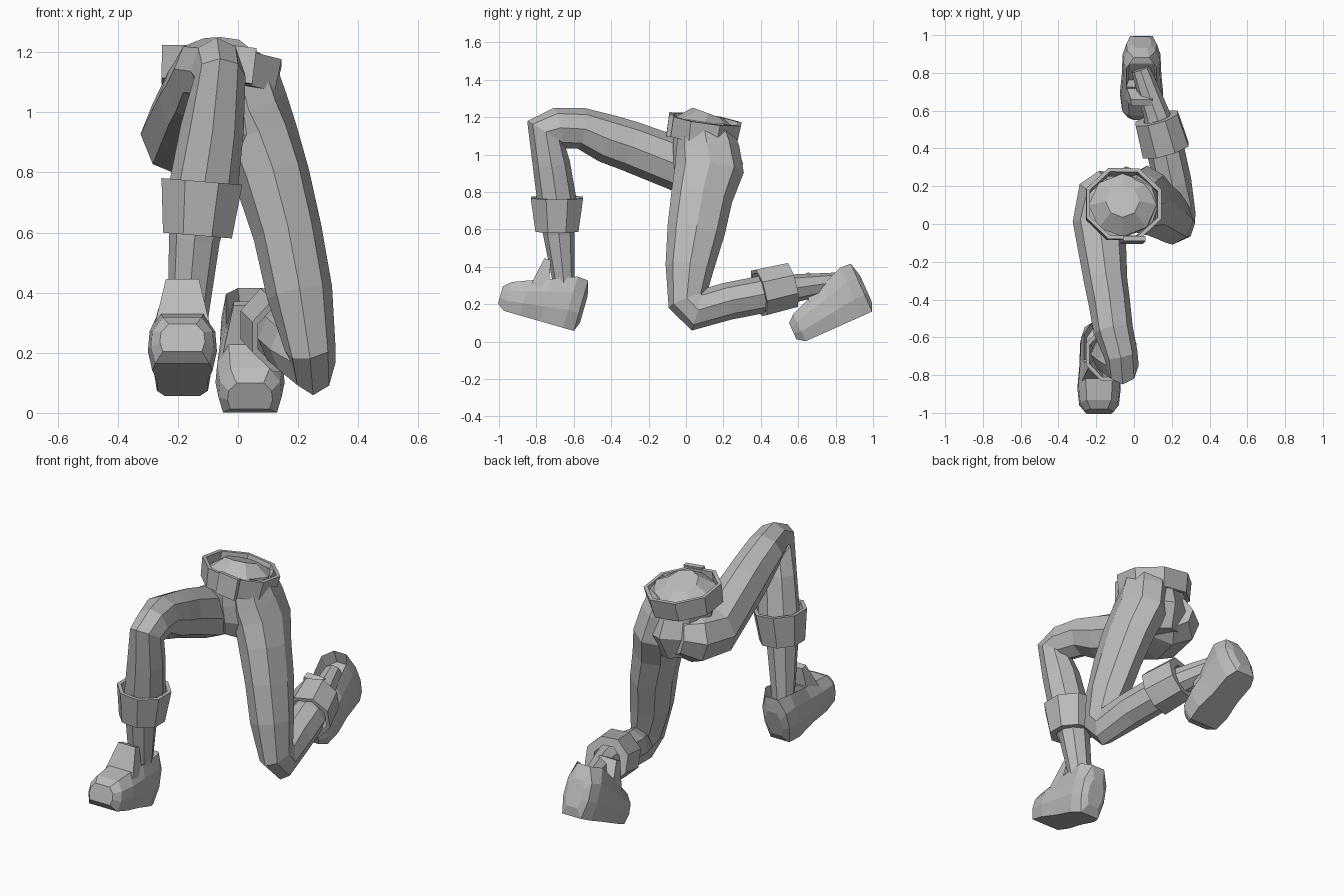
import bpy, bmesh, math
from mathutils import Vector, Matrix

if "Cube" in bpy.data.objects:
    bpy.data.objects.remove(bpy.data.objects["Cube"], do_unlink=True)

grey = bpy.data.materials.new("plain grey")
grey.use_nodes = True
grey.diffuse_color = (0.5, 0.5, 0.5, 1)
grey.node_tree.nodes["Principled BSDF"].inputs["Base Color"].default_value = (0.5, 0.5, 0.5, 1)


def finish(name, bm, matrix=None):
    bmesh.ops.recalc_face_normals(bm, faces=bm.faces)
    mesh = bpy.data.meshes.new(name)
    bm.to_mesh(mesh)
    bm.free()
    mesh.materials.append(grey)
    obj = bpy.data.objects.new(name, mesh)
    if matrix:
        obj.matrix_world = matrix
    bpy.context.collection.objects.link(obj)
    return obj


def skin(bm, rings, closed=False):
    """Join rings of points with quads, capping the ends unless closed."""
    rings = [[bm.verts.new(p) for p in ring] for ring in rings]
    n = len(rings[0])
    pairs = list(zip(rings, rings[1:]))
    if closed:
        pairs.append((rings[-1], rings[0]))
    else:
        bm.faces.new(rings[0])
        bm.faces.new(rings[-1])
    for a, b in pairs:
        for i in range(n):
            j = (i + 1) % n
            bm.faces.new((a[i], a[j], b[j], b[i]))


def ring_points(center, axis, w, d, sides=8, flat=False):
    side = Vector((1, 0, 0))
    side = (side - axis * side.dot(axis)).normalized()
    deep = axis.cross(side)
    turn = math.pi / sides if flat else 0
    k = 1 / math.cos(turn)
    angles = [turn + math.tau * i / sides for i in range(sides)]
    return [center + side * (w * k * math.cos(a)) + deep * (d * k * math.sin(a)) for a in angles]


def limb(name, stations):
    """Tube through (x, y, z, half width, half depth), mitred at bends."""
    pts = [Vector(s[:3]) for s in stations]
    steps = [(b - a).normalized() for a, b in zip(pts, pts[1:])]
    axes = [(a + b).normalized() for a, b in zip(steps[:1] + steps, steps + steps[-1:])]
    bm = bmesh.new()
    skin(bm, [ring_points(p, t, s[3], s[4]) for p, t, s in zip(pts, axes, stations)])
    return finish(name, bm)


def band(name, start, end, size_a, size_b, wall_b):
    """Hollow eight-sided band between two points."""
    a, b = Vector(start), Vector(end)
    axis = (b - a).normalized()
    rings = []
    for p, (w, d), t in ((a, size_a, 0), (b, size_b, 0), (b, size_b, wall_b), (a, size_a, 0.02)):
        rings.append(ring_points(p, axis, w - t, d - t, flat=True))
    bm = bmesh.new()
    skin(bm, rings, closed=True)
    return finish(name, bm)


# Legs, each one bent tube from hip to ankle
limb("left_leg", [
    (0.01, 0.1, 1.13, 0.12, 0.145),
    (0.035, 0.115, 1.03, 0.13, 0.17),
    (0.07, 0.125, 0.92, 0.13, 0.185),
    (0.115, 0.085, 0.78, 0.125, 0.165),
    (0.165, 0.055, 0.6, 0.115, 0.155),
    (0.205, 0.02, 0.4, 0.11, 0.13),
    (0.24, 0.01, 0.22, 0.085, 0.11),
    (0.25, 0.06, 0.17, 0.075, 0.115),
    (0.205, 0.22, 0.215, 0.1, 0.1),
    (0.165, 0.4, 0.25, 0.1, 0.1),
    (0.12, 0.58, 0.285, 0.07, 0.075),
    (0.035, 0.82, 0.32, 0.05, 0.05)])
limb("right_leg", [
    (-0.09, 0.21, 0.95, 0.12, 0.11),
    (-0.145, 0.14, 0.935, 0.16, 0.15),
    (-0.185, 0.0, 0.93, 0.14, 0.145),
    (-0.15, -0.3, 1.045, 0.115, 0.135),
    (-0.13, -0.42, 1.085, 0.11, 0.13),
    (-0.11, -0.56, 1.14, 0.105, 0.11),
    (-0.07, -0.69, 1.14, 0.09, 0.11),
    (-0.06, -0.75, 1.12, 0.085, 0.115),
    (-0.085, -0.72, 0.95, 0.105, 0.1),
    (-0.115, -0.69, 0.75, 0.115, 0.105),
    (-0.145, -0.68, 0.58, 0.085, 0.085),
    (-0.17, -0.65, 0.28, 0.065, 0.055)])

# Hips
limb("pelvis", [
    (-0.06, 0.12, 1.22, 0.09, 0.09),
    (-0.06, 0.1, 1.165, 0.18, 0.17),
    (-0.05, 0.1, 1.04, 0.18, 0.17),
    (-0.04, 0.12, 0.94, 0.185, 0.185),
    (-0.06, 0.11, 0.83, 0.13, 0.14)])

# Rolled cuffs below the knees, drawn in at the ankle end
band("left_cuff", (0.168, 0.39, 0.26), (0.12, 0.56, 0.3), (0.125, 0.125), (0.115, 0.12), 0.045)
band("right_cuff", (-0.12, -0.69, 0.77), (-0.135, -0.69, 0.59), (0.135, 0.14), (0.115, 0.115), 0.035)

# Tilted belt and its buckle
tilt = Vector((0.12, 0.14, 1)).normalized()
middle = Vector((-0.06, 0.1, 1.135))
band("belt", middle - tilt * 0.055, middle + tilt * 0.055, (0.19, 0.18), (0.2, 0.19), 0.02)
bm = bmesh.new()
bmesh.ops.create_cube(bm, size=1, matrix=Matrix.Diagonal((0.12, 0.025, 0.12, 1)))
finish("buckle", bm, Matrix.Translation((-0.005, -0.085, 1.16))
       @ Vector((0, 0, 1)).rotation_difference(tilt).to_matrix().to_4x4())


def shoe(side, heel, pitch):
    """Shoe with its heel at the origin and toe along -y, then pitched."""
    place = Matrix.Translation(heel) @ Matrix.Rotation(pitch, 4, "X")
    # length, sole half width, side half width, top half width, bottom, top
    stations = [
        (-0.02, 0.035, 0.05, 0.03, 0.05, 0.2),
        (0.0, 0.06, 0.08, 0.04, 0.0, 0.28),
        (0.06, 0.085, 0.1, 0.08, 0.0, 0.285),
        (0.19, 0.085, 0.105, 0.08, 0.0, 0.235),
        (0.3, 0.1, 0.115, 0.07, 0.0, 0.195),
        (0.39, 0.09, 0.105, 0.065, 0.0, 0.16),
        (0.43, 0.065, 0.075, 0.045, 0.03, 0.125)]
    rings = []
    for u, sole, wide, top, low, high in stations:
        h = high - low
        half = [(sole, low), (wide, low + h * 0.35), (wide * 0.95, low + h * 0.7), (top, high)]
        rings.append([Vector((s, -u, v)) for s, v in half]
                     + [Vector((-s, -u, v)) for s, v in reversed(half)])
    bm = bmesh.new()
    skin(bm, rings)
    bmesh.ops.recalc_face_normals(bm, faces=bm.faces)
    # Ankle opening
    opening = [f for f in bm.faces if f.calc_center_median().z > 0.25
               and f.normal.z > 0.6 and abs(f.calc_center_median().x) < 0.01]
    bmesh.ops.inset_region(bm, faces=opening, thickness=0.015, depth=0)
    bmesh.ops.translate(bm, verts=list({v for f in opening for v in f.verts}), vec=(0, 0, -0.07))
    finish(side + "_shoe", bm, place)
    # Raised tongue
    bm = bmesh.new()
    up = Vector((0, 0, 1))
    skin(bm, [ring_points(Vector((0, -0.24, 0.17)), up, 0.09, 0.05, 4, True),
              ring_points(Vector((0, -0.24, 0.33)), up, 0.055, 0.018, 4, True)])
    finish(side + "_shoe_tongue", bm, place)


shoe("right", (-0.185, -0.6, 0.057), math.radians(-16))
shoe("left", (0.04, 0.995, 0.16), math.radians(24))
